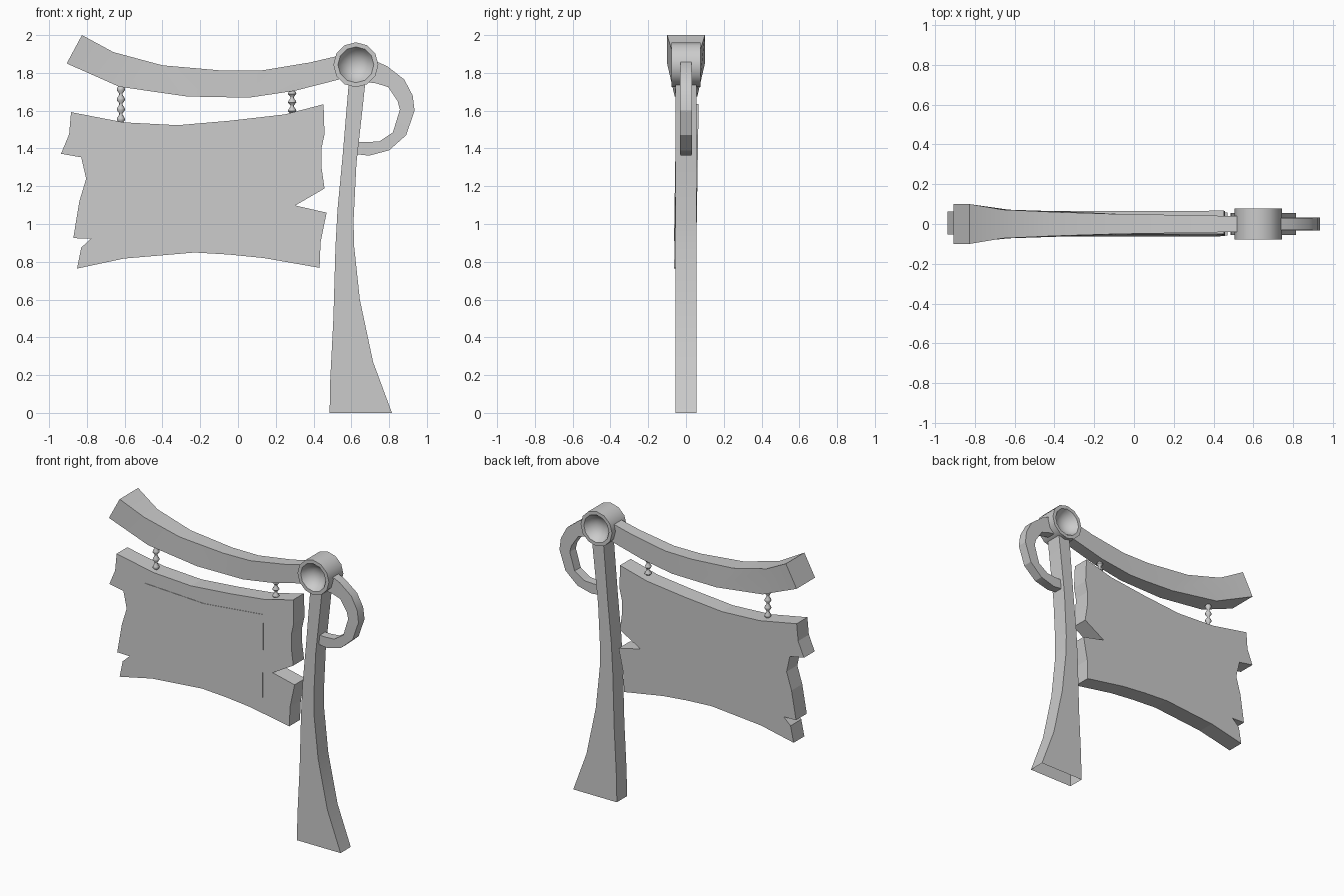
import bpy, math

if "Cube" in bpy.data.objects:
    bpy.data.objects.remove(bpy.data.objects["Cube"])


def make(name, verts, faces, angle=None):
    me = bpy.data.meshes.new(name)
    me.from_pydata(verts, [], faces)
    me.update()
    ob = bpy.data.objects.new(name, me)
    bpy.context.collection.objects.link(ob)
    # consistent outward normals
    import bmesh
    bm = bmesh.new()
    bm.from_mesh(me)
    bmesh.ops.remove_doubles(bm, verts=bm.verts, dist=1e-5)
    bmesh.ops.recalc_face_normals(bm, faces=bm.faces)
    bm.to_mesh(me)
    bm.free()
    if angle:
        bpy.ops.object.select_all(action='DESELECT')
        ob.select_set(True)
        bpy.context.view_layer.objects.active = ob
        bpy.ops.object.shade_smooth_by_angle(angle=math.radians(angle))
    return ob


def beam(name, side_a, side_b, widths, cap_start=True):
    """Rectangular section swept between two xz outlines, half-width per station."""
    verts, faces = [], []
    for (ax, az), (bx, bz), w in zip(side_a, side_b, widths):
        verts += [(ax, -w, az), (ax, w, az), (bx, w, bz), (bx, -w, bz)]
    n = len(widths)
    for i in range(n - 1):
        for j in range(4):
            k = (j + 1) % 4
            faces.append((4*i + j, 4*i + k, 4*i + 4 + k, 4*i + 4 + j))
    faces.append(tuple(range(4*n - 4, 4*n)))
    if cap_start:
        faces.append((3, 2, 1, 0))
    return make(name, verts, faces, 25)


def plate(name, outline, y0, y1, lean=0.0):
    """Flat outline in xz given thickness, leaning slightly back at the top."""
    n = len(outline)
    verts = [(x, y + lean * (z - 1.2), z) for y in (y0, y1) for x, z in outline]
    faces = [tuple(range(n)), tuple(range(2*n - 1, n - 1, -1))]
    faces += [(i, (i + 1) % n, n + (i + 1) % n, n + i) for i in range(n)]
    return make(name, verts, faces)


def lathe(name, profile, sides, place, angle):
    """Spin (radius, height) points; place maps (a, b, height) to xyz."""
    verts, faces, n = [], [], len(profile)
    for s in range(sides):
        t = 2 * math.pi * s / sides
        verts += [place(r * math.cos(t), r * math.sin(t), h) for r, h in profile]
    for s in range(sides):
        a, b = s * n, (s + 1) % sides * n
        for i in range(n - 1):
            if profile[i][0] == 0:
                faces.append((a + i, a + i + 1, b + i + 1))
            elif profile[i + 1][0] == 0:
                faces.append((a + i, a + i + 1, b + i))
            else:
                faces.append((a + i, a + i + 1, b + i + 1, b + i))
    return make(name, verts, faces, angle)


# Post: flared foot, open underneath
beam("post",
     [(.485, 0), (.488, .17), (.505, .5), (.516, .88), (.527, 1.08), (.553, 1.35), (.587, 1.755)],
     [(.815, 0), (.715, .27), (.645, .6), (.614, .89), (.612, 1.02), (.627, 1.32), (.675, 1.755)],
     [.055] * 7, cap_start=False)

# Sagging crossbar, widening to the free end
beam("crossbar",
     [(-.826, 2), (-.66, 1.91), (-.4, 1.84), (-.08, 1.812), (.125, 1.813), (.38, 1.855), (.53, 1.89)],
     [(-.907, 1.85), (-.63, 1.727), (-.27, 1.675), (-.06, 1.671), (.072, 1.671), (.3, 1.705), (.535, 1.765)],
     [.1, .072, .06, .05, .047, .042, .04])

# Curled hook behind the hub
beam("hook",
     [(.7, 1.875), (.79, 1.835), (.88, 1.765), (.925, 1.68), (.935, 1.6), (.89, 1.47), (.8, 1.39), (.695, 1.362), (.6, 1.372)],
     [(.69, 1.75), (.73, 1.745), (.795, 1.725), (.845, 1.65), (.857, 1.605), (.82, 1.485), (.75, 1.438), (.68, 1.433), (.6, 1.435)],
     [.03, .03, .031, .032, .033, .033, .032, .03, .028])

# Hub with a hollow bowl on each face
half = [(0, -.015), (.04, -.022), (.07, -.042), (.085, -.062), (.095, -.078), (.119, -.078)]
lathe("hub", half + [(r, -h) for r, h in reversed(half)], 12,
      lambda a, b, h: (.624 + a, h, 1.843 + b), 40)

# Torn sign board
board = [(-.884, 1.592), (-.604, 1.538), (-.32, 1.523), (-.04, 1.547), (.247, 1.58), (.453, 1.634),
         (.458, 1.475), (.442, 1.4), (.442, 1.3), (.458, 1.188), (.303, 1.098), (.469, 1.06),
         (.437, .902), (.432, .768), (.136, .82), (-.044, .838), (-.229, .849), (-.604, .817),
         (-.852, .764), (-.83, .875), (-.778, .923), (-.872, .925), (-.84, 1.12), (-.804, 1.24),
         (-.83, 1.353), (-.937, 1.372), (-.894, 1.475)]
plate("sign_board", board, -.056, .06, lean=.016)

# Barely raised panel on the front
plate("sign_panel", [(-.67, 1.45), (-.22, 1.43), (.23, 1.475), (.23, .91), (-.22, .93), (-.67, .915)],
      -.059, -.04, lean=.016)

# Beaded hangers
for label, x, low, high, count in (("left", -.62, 1.53, 1.74, 4), ("right", .287, 1.58, 1.715, 3)):
    step = (high - low) / count
    profile = [(0, low)]
    for i in range(count):
        z = low + i * step
        profile += [(.009, z + .004), (.022, z + step * .4), (.02, z + step * .6), (.009, z + step - .004)]
    profile.append((0, high))
    lathe(label + "_hanger", profile, 8, lambda a, b, h, x=x: (x + a, b, h), 50)
